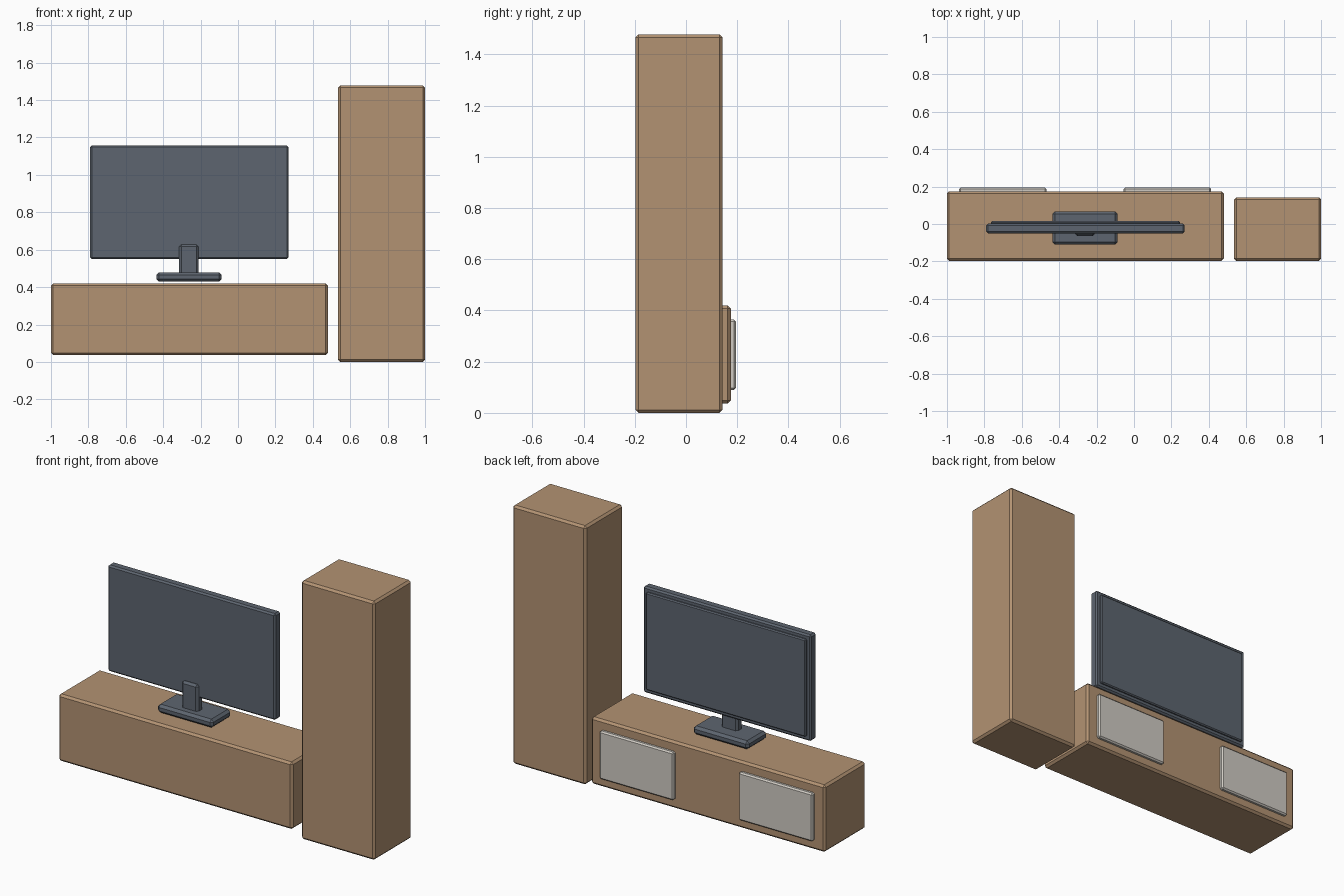
import bpy
import bmesh

cube = bpy.data.objects.get("Cube")
if cube:
    bpy.data.objects.remove(cube, do_unlink=True)


def material(name, rgb):
    mat = bpy.data.materials.new(name)
    mat.use_nodes = True
    color = (*rgb, 1)
    mat.diffuse_color = color
    mat.node_tree.nodes["Principled BSDF"].inputs["Base Color"].default_value = color
    return mat


wood = material("warm_wood", (0.45, 0.29, 0.17))
slate = material("dark_slate", (0.11, 0.13, 0.16))
pale = material("pale_grey", (0.63, 0.60, 0.55))


def box(name, x, y, z, mat, bevel):
    """Chamfered box spanning the given (low, high) ranges."""
    bm = bmesh.new()
    bmesh.ops.create_cube(bm, size=1)
    for v in bm.verts:
        for i, (low, high) in enumerate((x, y, z)):
            v.co[i] = high if v.co[i] > 0 else low
    bmesh.ops.bevel(bm, geom=bm.edges[:], offset=bevel, segments=1,
                    affect='EDGES', profile=0.5)
    mesh = bpy.data.meshes.new(name)
    bm.to_mesh(mesh)
    bm.free()
    mesh.materials.append(mat)
    obj = bpy.data.objects.new(name, mesh)
    bpy.context.scene.collection.objects.link(obj)
    return obj


# Cabinets
box("tall_cabinet", (0.535, 1.0), (-0.197, 0.143), (0, 1.478), wood, 0.012)
box("low_cabinet", (-1.0, 0.48), (-0.197, 0.175), (0.037, 0.42), wood, 0.012)

# Raised door panels on the low cabinet
for side, left in (("right", -0.935), ("left", -0.055)):
    box(side + "_door_panel", (left, left + 0.467), (0.165, 0.195),
        (0.09, 0.365), pale, 0.008)

# Television
box("screen_housing", (-0.79, 0.27), (-0.05, 0.002), (0.55, 1.157), slate, 0.009)
box("screen_panel", (-0.765, 0.245), (-0.01, 0.015), (0.575, 1.132), slate, 0.006)
box("stand_post", (-0.315, -0.21), (-0.065, -0.012), (0.46, 0.628), slate, 0.012)
box("stand_base", (-0.437, -0.087), (-0.11, 0.067), (0.43, 0.478), slate, 0.014)
